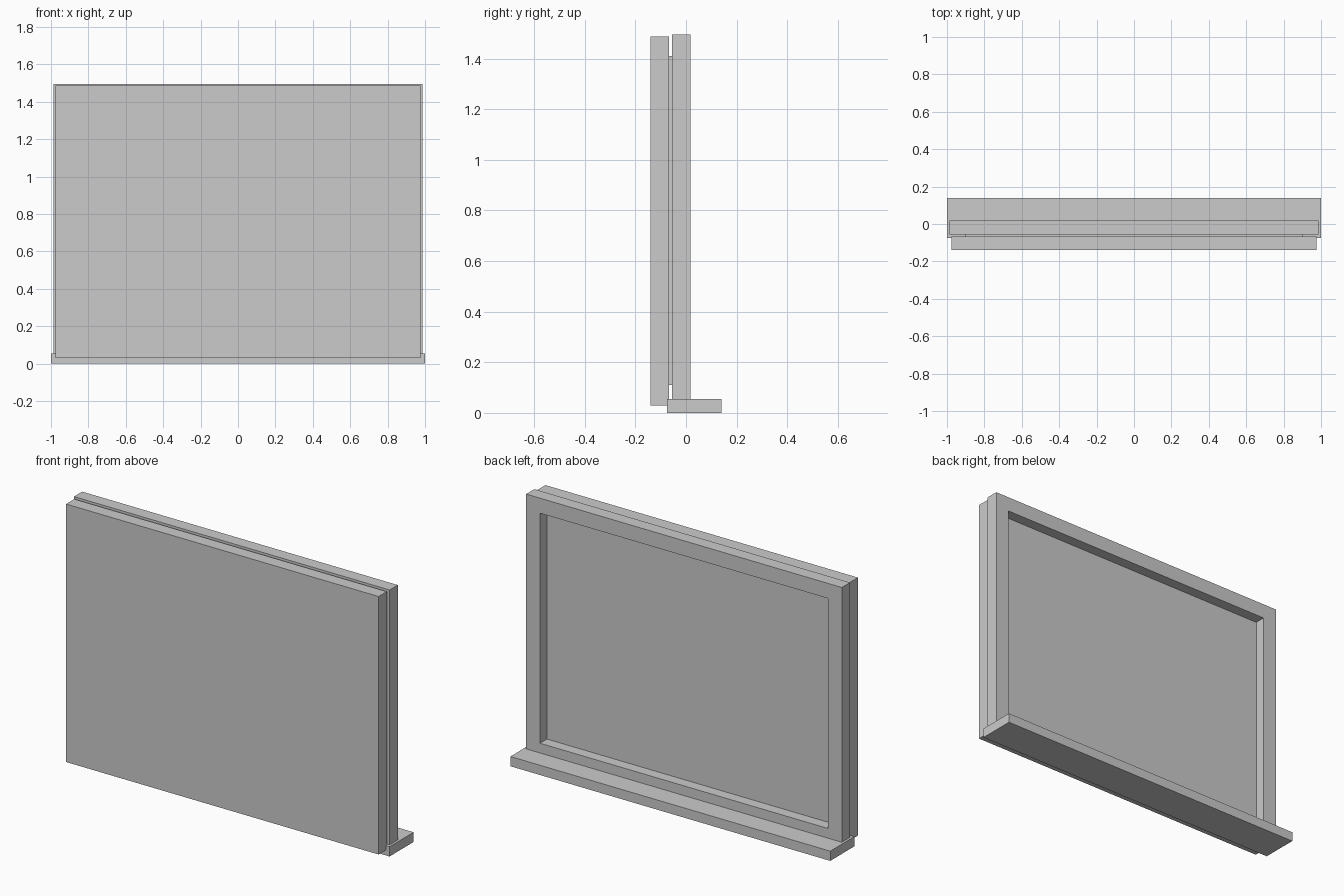
import bpy, bmesh

if "Cube" in bpy.data.objects:
    bpy.data.objects.remove(bpy.data.objects["Cube"])


def box(name, x, y, z):
    """Box symmetric about x = 0; x is the half width, y and z are ranges."""
    bm = bmesh.new()
    bmesh.ops.create_cube(bm, size=1)
    for v in bm.verts:
        v.co.x *= 2 * x
        v.co.y = y[0] if v.co.y < 0 else y[1]
        v.co.z = z[0] if v.co.z < 0 else z[1]
    return finish(name, bm)


def finish(name, bm):
    bmesh.ops.recalc_face_normals(bm, faces=bm.faces)
    mesh = bpy.data.meshes.new(name)
    bm.to_mesh(mesh)
    bm.free()
    obj = bpy.data.objects.new(name, mesh)
    bpy.context.collection.objects.link(obj)
    return obj


def rect_frame(name, outer, inner, y):
    """Rectangular ring; outer and inner are (half width, z low, z high)."""
    bm = bmesh.new()
    loops = []
    for yy in y:
        for w, lo, hi in (outer, inner):
            loops.append([bm.verts.new((px, yy, pz)) for px, pz in
                          ((-w, lo), (w, lo), (w, hi), (-w, hi))])
    front_out, front_in, back_out, back_in = loops
    for a, b in ((front_out, front_in), (front_in, back_in),
                 (back_in, back_out), (back_out, front_out)):
        for i in range(4):
            j = (i + 1) % 4
            bm.faces.new((a[i], a[j], b[j], b[i]))
    return finish(name, bm)


# Ledge along the bottom
box("sill", 1.0, (-0.075, 0.14), (0.0, 0.055))

# Open surround at the back
rect_frame("window_frame", (0.987, 0.027, 1.495), (0.9, 0.11, 1.41), (-0.055, 0.018))

# Thin pane set into the opening
box("pane", 0.9, (-0.067, -0.044), (0.11, 1.41))

# Solid slab covering the front
box("front_panel", 0.977, (-0.14, -0.067), (0.03, 1.488))
